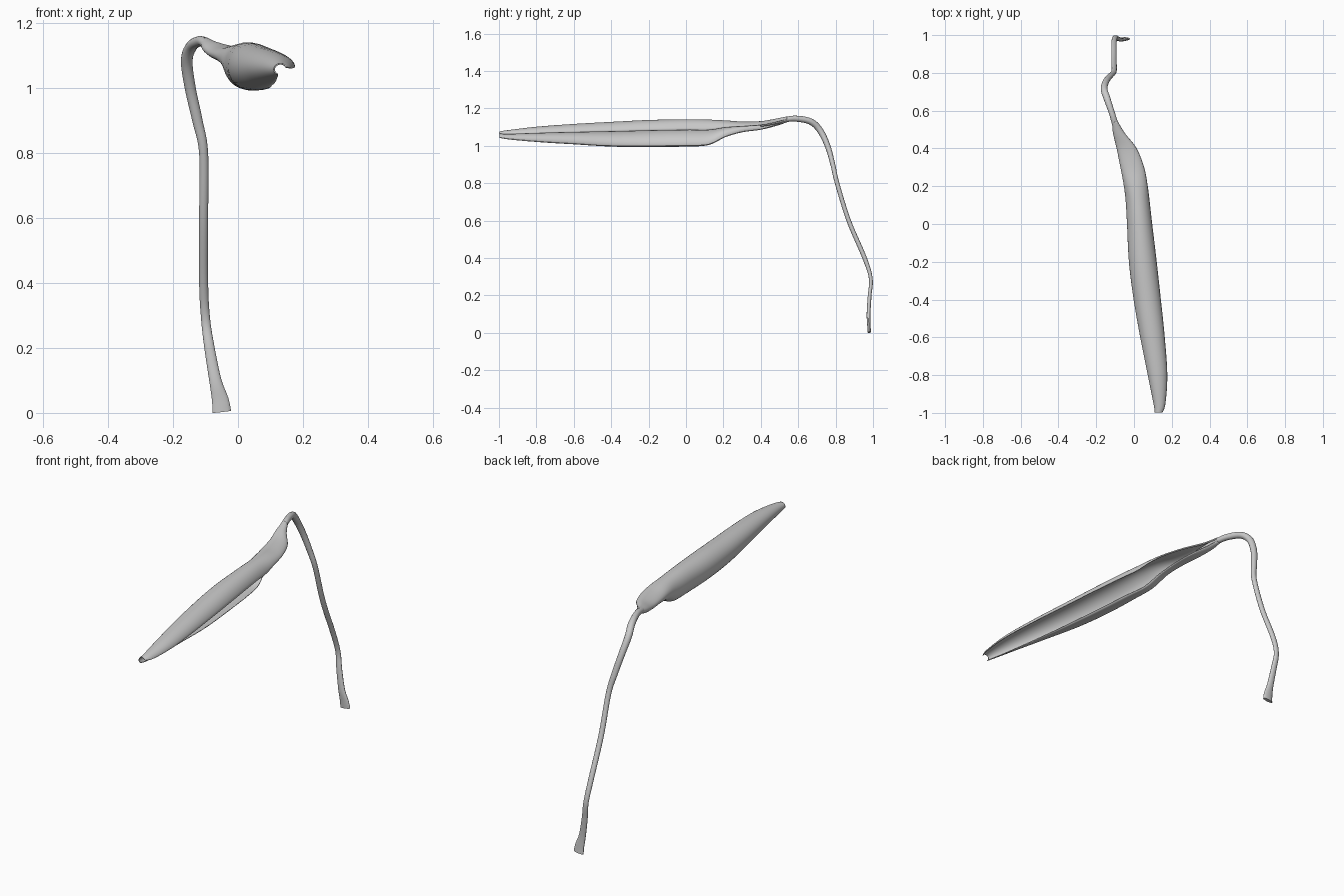
import bpy
from math import cos, sin, radians
from mathutils import Vector

if "Cube" in bpy.data.objects:
    bpy.data.objects.remove(bpy.data.objects["Cube"])


def spline(rows, steps):
    """Catmull-Rom through rows of equal length."""
    out = []
    n = len(rows)
    for i in range(n - 1):
        p = [rows[max(0, min(n - 1, i + k))] for k in (-1, 0, 1, 2)]
        for s in range(steps):
            t = s / steps
            out.append([0.5 * (2 * b + (c - a) * t + (2 * a - 5 * b + 4 * c - d) * t * t
                               + (3 * b - a - 3 * c + d) * t ** 3)
                        for a, b, c, d in zip(*p)])
    out.append(list(rows[-1]))
    return out


def loft(name, rings, closed):
    """Skin a list of equally sized rings."""
    m = len(rings[0])
    verts = [v for r in rings for v in r]
    faces = []
    for i in range(len(rings) - 1):
        for j in range(m if closed else m - 1):
            k = (j + 1) % m
            faces.append((i * m + j, i * m + k, (i + 1) * m + k, (i + 1) * m + j))
    if closed:
        faces.append(tuple(reversed(range(m))))
        faces.append(tuple(range(len(verts) - m, len(verts))))
    mesh = bpy.data.meshes.new(name)
    mesh.from_pydata(verts, [], faces)
    obj = bpy.data.objects.new(name, mesh)
    bpy.context.collection.objects.link(obj)
    bpy.ops.object.select_all(action='DESELECT')
    obj.select_set(True)
    bpy.context.view_layer.objects.active = obj
    bpy.ops.object.shade_smooth_by_angle(angle=radians(50))
    return obj


# Stalk: x, y, z, half width, half depth from the foot up to the leaf
stalk_rows = [
    (-.050, .980, .003, .029, .009), (-.055, .978, .04, .026, .009),
    (-.070, .976, .10, .019, .010), (-.088, .982, .20, .016, .010),
    (-.100, .988, .29, .014, .010), (-.106, .955, .40, .014, .012),
    (-.106, .870, .60, .014, .012), (-.106, .808, .80, .014, .012),
    (-.125, .785, .90, .016, .013), (-.147, .757, 1.00, .017, .015),
    (-.158, .715, 1.085, .018, .017), (-.143, .665, 1.130, .018, .017),
    (-.118, .590, 1.145, .016, .016), (-.100, .530, 1.140, .017, .014),
    (-.078, .450, 1.121, .018, .011), (-.062, .400, 1.110, .012, .008)]
path = spline(stalk_rows, 6)
rings = []
for i, (x, y, z, ra, rb) in enumerate(path):
    a, b = path[max(i - 1, 0)], path[min(i + 1, len(path) - 1)]
    t = (Vector(b[:3]) - Vector(a[:3])).normalized()
    side = (Vector((1, 0, 0)) - t * t.x).normalized()
    up = t.cross(side)
    rings.append([Vector((x, y, z)) + side * ra * cos(radians(q)) + up * rb * sin(radians(q))
                  for q in range(0, 360, 24)])
loft("stalk", rings, True)

# Curled leaf: y, x min, x max, z min, z max, arc start, arc end (degrees)
leaf_rows = [
    (.54, -.114, -.086, 1.128, 1.155, 0, 320),
    (.48, -.109, -.050, 1.108, 1.143, 0, 310),
    (.40, -.090, .012, 1.088, 1.130, 2, 290),
    (.30, -.070, .052, 1.074, 1.128, 5, 275),
    (.21, -.053, .070, 1.048, 1.134, 8, 275),
    (.12, -.042, .082, 1.006, 1.138, 10, 285),
    (.00, -.035, .096, .998, 1.140, 12, 292),
    (-.20, -.025, .120, .995, 1.136, 12, 292),
    (-.40, .000, .142, .998, 1.126, 12, 288),
    (-.60, .035, .162, 1.010, 1.115, 10, 275),
    (-.80, .075, .175, 1.022, 1.100, 8, 260),
    (-.95, .105, .165, 1.034, 1.082, 8, 245),
    (-.998, .112, .150, 1.042, 1.075, 20, 235)]
rings = []
for y, x0, x1, z0, z1, a0, a1 in spline(leaf_rows, 6):
    ring = []
    for j in range(29):
        q = radians(a0 + (a1 - a0) * j / 28)
        ring.append(((x0 + x1) / 2 + (x1 - x0) / 2 * cos(q), y,
                     (z0 + z1) / 2 + (z1 - z0) / 2 * sin(q)))
    rings.append(ring)
leaf = loft("curled_leaf", rings, False)
thick = leaf.modifiers.new("thickness", 'SOLIDIFY')
thick.thickness = .004
thick.offset = 0
